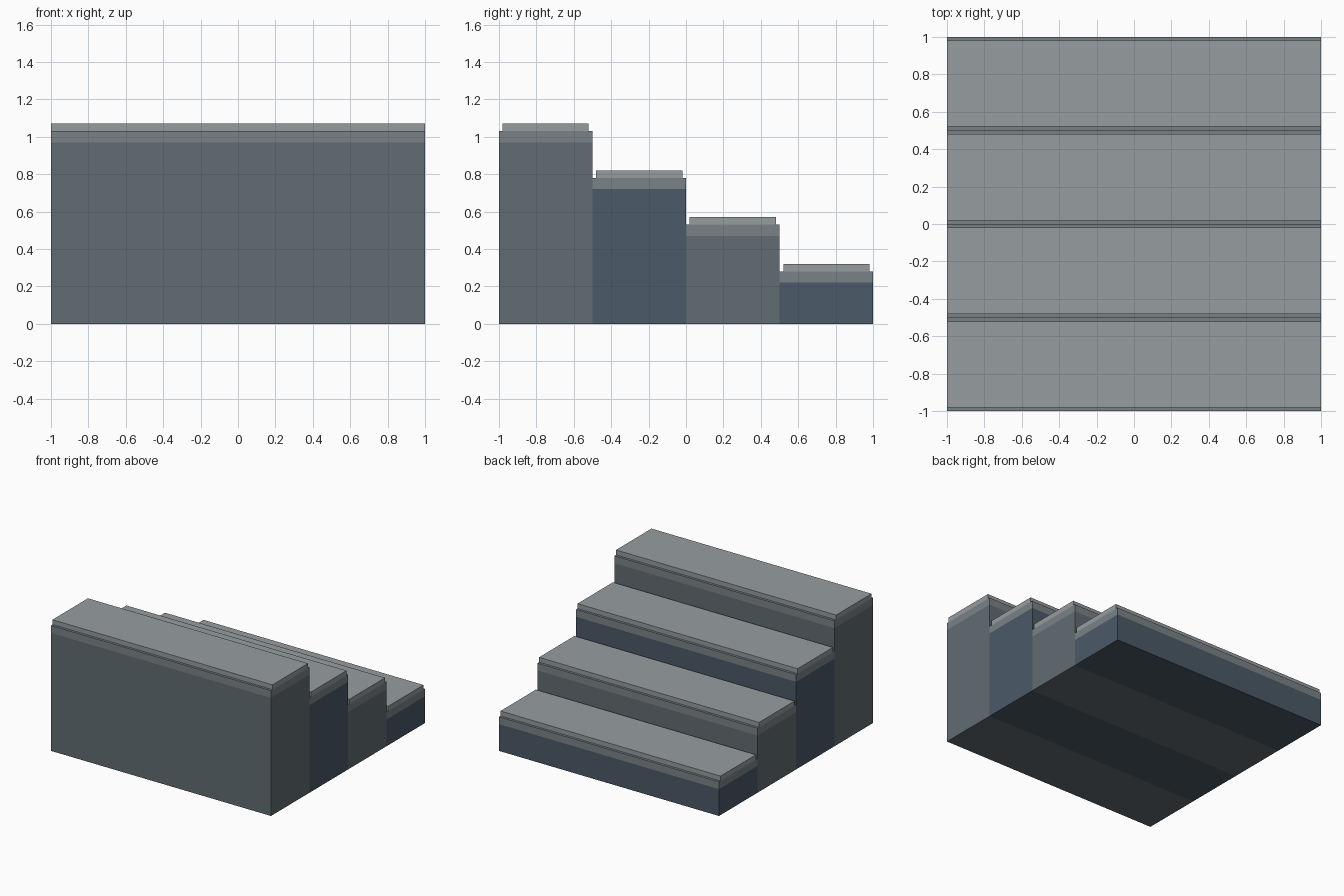
import bpy

if "Cube" in bpy.data.objects:
    bpy.data.objects.remove(bpy.data.objects["Cube"])


def material(name, rgb):
    m = bpy.data.materials.new(name)
    m.diffuse_color = (*rgb, 1)
    m.use_nodes = True
    m.node_tree.nodes["Principled BSDF"].inputs["Base Color"].default_value = m.diffuse_color
    return m


def box(name, y0, y1, z0, z1, mat):
    bpy.ops.mesh.primitive_cube_add(size=1, location=(0, (y0 + y1) / 2, (z0 + z1) / 2))
    ob = bpy.context.object
    ob.name = name
    ob.scale = (2, y1 - y0, z1 - z0)
    bpy.ops.object.transform_apply(location=False, rotation=False, scale=True)
    ob.data.materials.append(mat)


grey = material("grey_stone", (0.12, 0.15, 0.17))
blue = material("blue_stone", (0.07, 0.10, 0.135))
edge = material("edge_stone", (0.195, 0.225, 0.24))
top = material("tread_stone", (0.305, 0.335, 0.35))

# Four steps descending from front to back
for i in range(4):
    y = -1 + 0.5 * i
    h = 1 - 0.25 * i
    # Block, edge band and inset tread slab
    box(f"step_block_{i + 1}", y, y + 0.5, 0, h - 0.03, blue if i % 2 else grey)
    box(f"step_band_{i + 1}", y, y + 0.5, h - 0.03, h + 0.03, edge)
    box(f"step_tread_{i + 1}", y + 0.02, y + 0.48, h + 0.03, h + 0.07, top)
